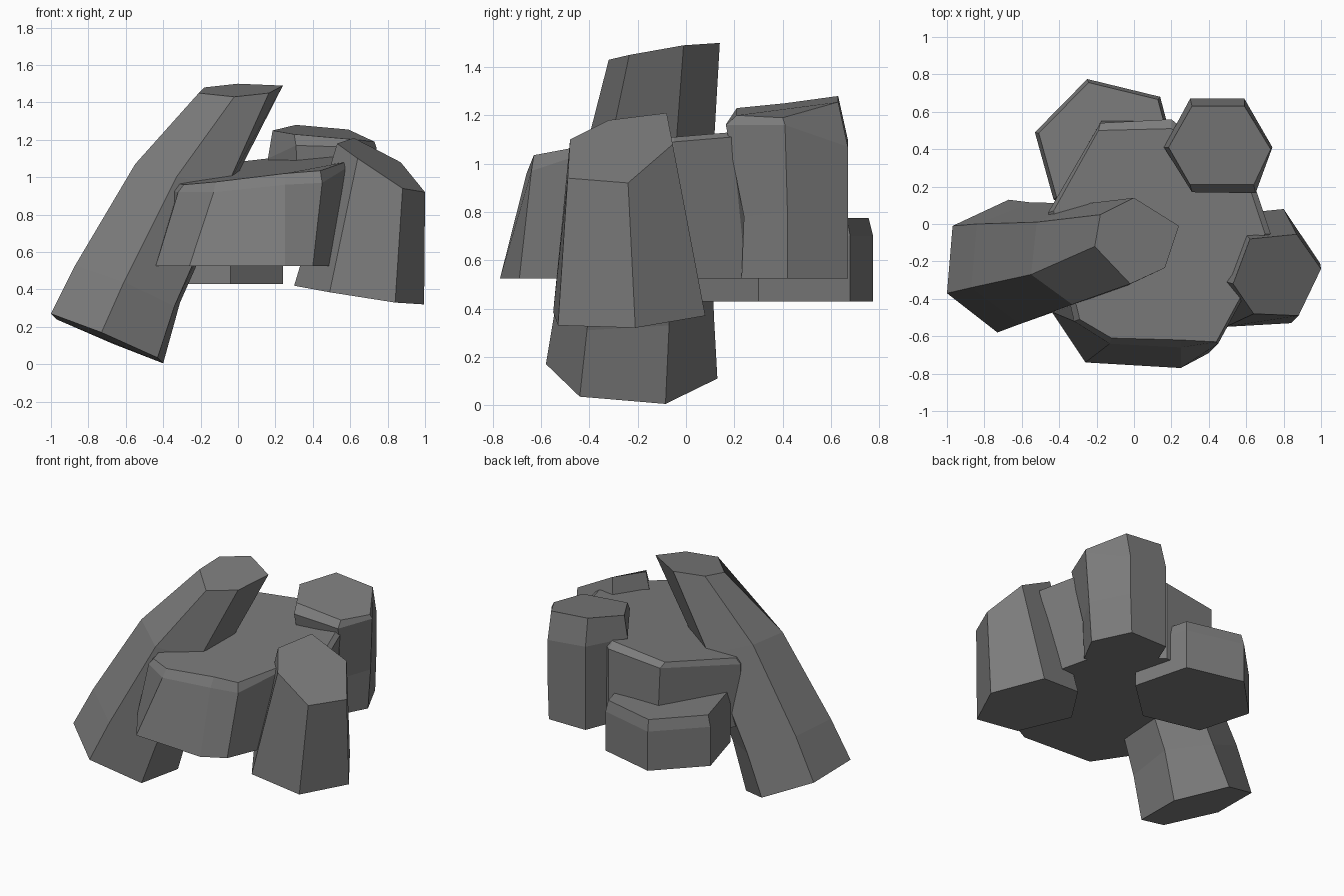
import bpy, bmesh

stone = bpy.data.materials.new("dark grey stone")
stone.diffuse_color = (0.2, 0.2, 0.2, 1)


def loft(name, rings):
    """Skin matching rings of points (bottom to top) and cap both ends."""
    bm = bmesh.new()
    loops = [[bm.verts.new(p) for p in ring] for ring in rings]
    n = len(loops[0])
    for a, b in zip(loops, loops[1:]):
        for i in range(n):
            j = (i + 1) % n
            bm.faces.new((a[i], a[j], b[j], b[i]))
    bm.faces.new(loops[0][::-1])
    bm.faces.new(loops[-1])
    bmesh.ops.recalc_face_normals(bm, faces=bm.faces)
    mesh = bpy.data.meshes.new(name)
    bm.to_mesh(mesh)
    bm.free()
    mesh.materials.append(stone)
    obj = bpy.data.objects.new(name, mesh)
    bpy.context.collection.objects.link(obj)


def flat(z, *pts):
    return [(x, y, z) for x, y in pts]


# Wide central boulder with a sloping top and worn rim
loft("central_boulder", [
    flat(0.525, (-.44, -.47), (-.26, -.74), (.25, -.77), (.40, -.69), (.50, -.45),
         (.63, 0), (.57, .25), (.20, .56), (-.17, .56), (-.46, .06)),
    [(-.32, -.52, .92), (-.13, -.64, .92), (.25, -.66, .96), (.45, -.64, .97), (.58, -.40, 1.05),
     (.73, -.05, 1.09), (.65, .19, 1.11), (.20, .56, 1.07), (-.18, .54, 1.03), (-.46, .06, .95)],
    [(-.29, -.51, .96), (-.12, -.61, .975), (.25, -.62, 1.02), (.44, -.63, 1.035), (.57, -.39, 1.08),
     (.70, -.05, 1.11), (.62, .19, 1.13), (.20, .51, 1.105), (-.19, .50, 1.06), (-.43, .07, .99)],
])

# Tall pillar leaning from lower left up to the middle
loft("leaning_pillar", [
    [(-.73, -.58, .17), (-.43, -.44, .035), (-.40, -.085, .005),
     (-.67, .13, .11), (-.97, -.01, .24), (-1.0, -.37, .27)],
    [(-.61, -.535, .44), (-.34, -.41, .31), (-.31, -.07, .33),
     (-.55, .115, .38), (-.84, 0, .53), (-.87, -.34, .53)],
    [(-.33, -.43, 1.0), (-.06, -.34, .95), (-.03, -.05, .96),
     (-.25, .11, .98), (-.52, .01, 1.08), (-.55, -.27, 1.07)],
    [(-.02, -.32, 1.43), (.165, -.235, 1.45), (.24, -.01, 1.49),
     (0, .14, 1.5), (-.18, .05, 1.48), (-.21, -.12, 1.45)],
])

# Upright column at the back right
loft("back_right_column", [
    flat(0.525, (.35, .23), (.60, .23), (.70, .42), (.58, .67), (.30, .67), (.20, .42)),
    [(.33, .24, .78), (.62, .24, .78), (.72, .42, .8), (.59, .67, .8), (.30, .67, .8), (.19, .42, .8)],
    [(.31, .17, 1.17), (.65, .165, 1.16), (.74, .41, 1.16), (.59, .67, 1.07), (.30, .67, 1.10), (.16, .41, 1.10)],
    [(.30, .21, 1.23), (.64, .21, 1.20), (.73, .40, 1.19), (.59, .63, 1.255), (.31, .63, 1.28), (.185, .41, 1.25)],
])

# Stump leaning in from the right, with a slanted top
loft("right_stump", [
    [(.84, -.53, .33), (.995, -.21, .32), (.80, .08, .37), (.50, .05, .40), (.30, -.25, .42), (.49, -.55, .385)],
    [(.88, -.49, .94), (1.0, -.24, .92), (.87, -.055, 1.08), (.62, -.08, 1.21), (.53, -.32, 1.18), (.64, -.48, 1.10)],
])

# Low block tucked under the back left
base = [(-.25, .775), (.14, .68), (.24, .30), (-.04, .04), (-.43, .13), (-.53, .49)]
loft("back_left_block", [
    flat(0.43, *base),
    flat(0.70, *base),
    flat(0.775, *[(-.11 + (x + .11) * .95, .40 + (y - .40) * .95) for x, y in base]),
])
